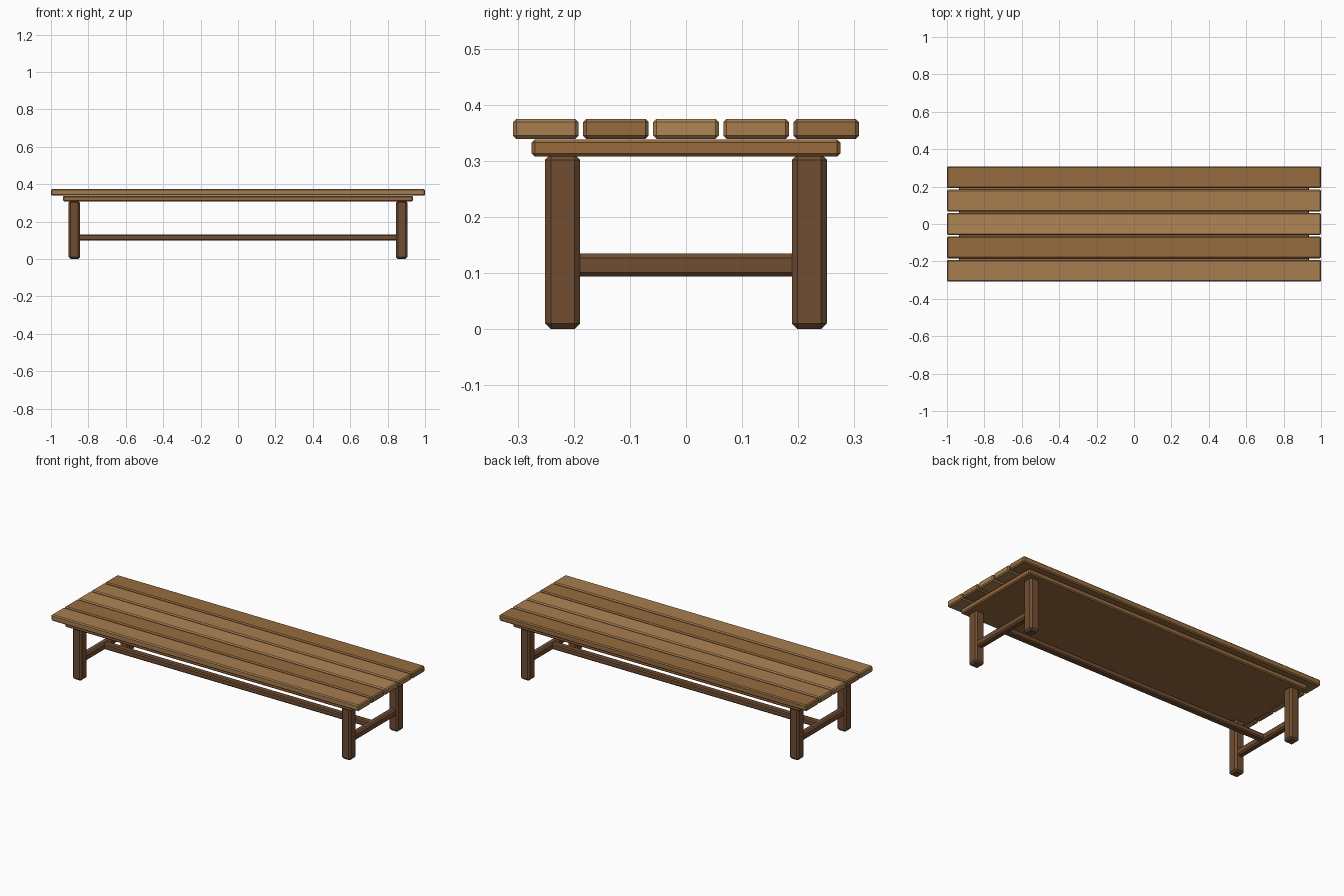
import bpy
import bmesh

if "Cube" in bpy.data.objects:
    bpy.data.objects.remove(bpy.data.objects["Cube"])


def material(name, rgb):
    m = bpy.data.materials.new(name)
    m.diffuse_color = (*rgb, 1)
    m.use_nodes = True
    m.node_tree.nodes["Principled BSDF"].inputs["Base Color"].default_value = m.diffuse_color
    return m


light = material("light_wood", (0.43, 0.24, 0.09))
medium = material("medium_wood", (0.385, 0.205, 0.078))
dark = material("dark_wood", (0.305, 0.150, 0.051))
panel = material("panel_wood", (0.32, 0.145, 0.048))
frame = material("frame_wood", (0.165, 0.075, 0.031))


def beam(name, center, size, chamfer, mat):
    """Box with flat chamfered edges."""
    bm = bmesh.new()
    bmesh.ops.create_cube(bm, size=1)
    bmesh.ops.scale(bm, vec=size, verts=bm.verts)
    bmesh.ops.bevel(bm, geom=bm.edges[:], offset=chamfer, offset_type='OFFSET',
                    segments=1, profile=0.5, affect='EDGES')
    mesh = bpy.data.meshes.new(name)
    bm.to_mesh(mesh)
    bm.free()
    mesh.materials.append(mat)
    obj = bpy.data.objects.new(name, mesh)
    obj.location = center
    bpy.context.collection.objects.link(obj)
    return obj


# Top planks, front to back
for i, mat in enumerate((medium, dark, light, medium, dark)):
    beam(f"top_plank_{i + 1}", (0, (i - 2) * 0.125, 0.357),
         (2.0, 0.117, 0.036), 0.006, mat)

# Panel under the planks
beam("under_panel", (0, 0, 0.323), (1.87, 0.55, 0.031), 0.006, panel)

# Legs and end stretchers
for sx, end in ((-1, "left"), (1, "right")):
    for sy, side in ((-1, "front"), (1, "back")):
        beam(f"{side}_{end}_leg", (sx * 0.875, sy * 0.22, 0.156),
             (0.06, 0.062, 0.312), 0.01, frame)
    beam(f"{end}_stretcher", (sx * 0.875, 0, 0.114),
         (0.04, 0.40, 0.041), 0.008, frame)

# Long middle stretcher
beam("long_stretcher", (0, 0, 0.115), (1.75, 0.04, 0.033), 0.006, frame)
